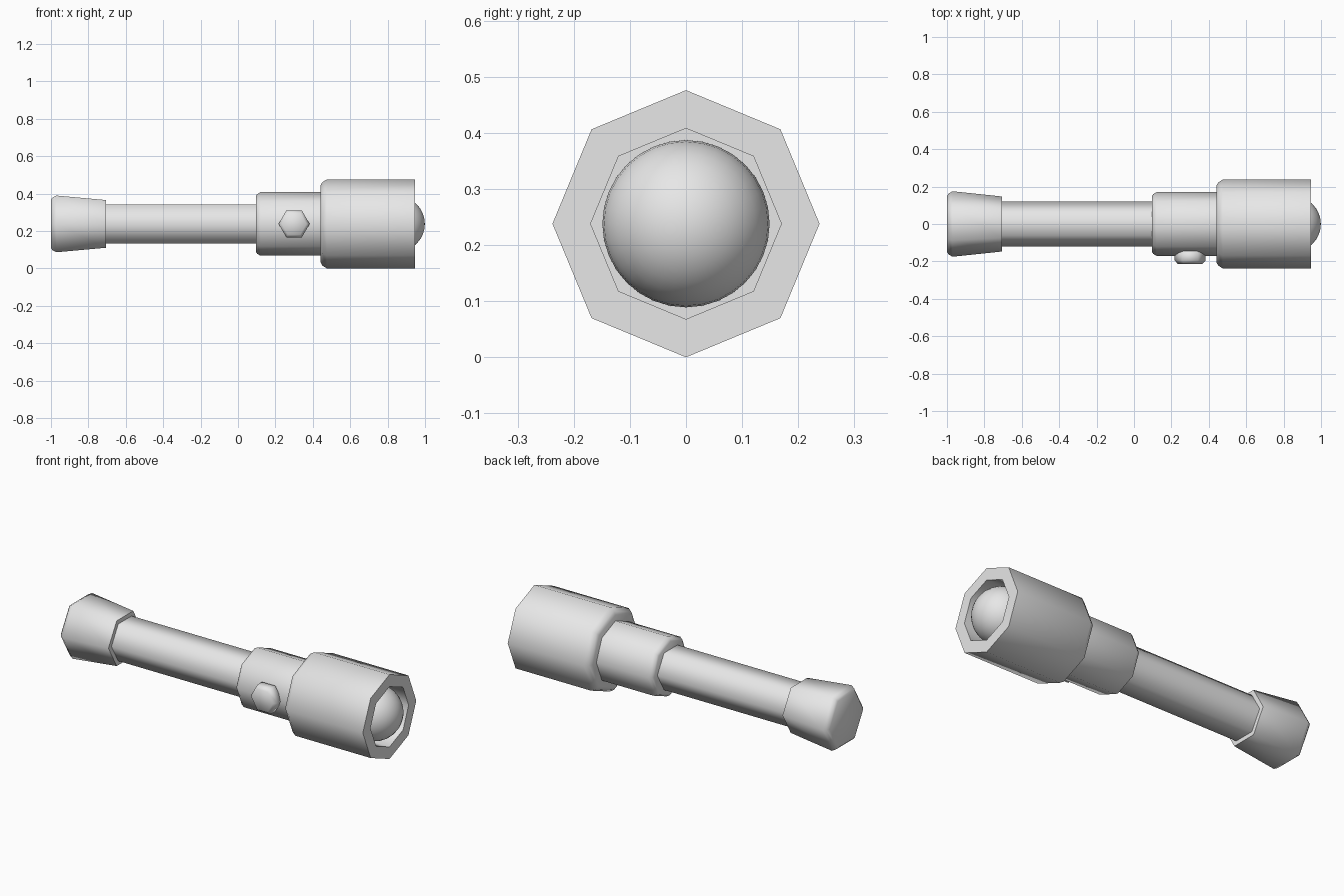
import bpy, bmesh
from math import radians, pi, cos, sin

cube = bpy.data.objects.get("Cube")
if cube:
    bpy.data.objects.remove(cube, do_unlink=True)

AXIS_Z = 0.238

grey = bpy.data.materials.new("light grey")
grey.use_nodes = True
grey.diffuse_color = (0.8, 0.8, 0.8, 1)
grey.node_tree.nodes["Principled BSDF"].inputs["Base Color"].default_value = (0.8, 0.8, 0.8, 1)


def smooth(ob):
    bpy.ops.object.select_all(action="DESELECT")
    ob.select_set(True)
    bpy.context.view_layer.objects.active = ob
    bpy.ops.object.shade_smooth_by_angle(angle=radians(70))


def prism(name, sides, profile, location=(0, 0, AXIS_Z), turn=0):
    """Closed faceted solid along x from (x, radius) pairs, with a corner on y."""
    bm = bmesh.new()
    rings = []
    for x, r in profile:
        angles = [2 * pi * i / sides for i in range(sides)]
        rings.append([bm.verts.new((x, r * cos(a), r * sin(a))) for a in angles])
    for a, b in zip(rings, rings[1:]):
        for i in range(sides):
            j = (i + 1) % sides
            bm.faces.new((a[i], a[j], b[j], b[i]))
    bm.faces.new(rings[0])
    bm.faces.new(rings[-1])
    bmesh.ops.recalc_face_normals(bm, faces=bm.faces)
    mesh = bpy.data.meshes.new(name)
    bm.to_mesh(mesh)
    bm.free()
    mesh.materials.append(grey)
    ob = bpy.data.objects.new(name, mesh)
    bpy.context.collection.objects.link(ob)
    ob.location = location
    ob.rotation_euler.z = turn
    smooth(ob)
    return ob


# Six-sided handle and flared end cap
prism("handle", 6, [(-0.72, 0.12), (0.12, 0.12)])
prism("end_cap", 6, [(-1.0, 0.15), (-0.99, 0.164), (-0.97, 0.175), (-0.705, 0.147)])

# Eight-sided collar and hollow lamp head
prism("collar", 8, [(0.095, 0.148), (0.102, 0.159), (0.12, 0.17), (0.46, 0.17)])
prism("lamp_head", 8, [(0.44, 0.203), (0.45, 0.222), (0.475, 0.238),
                       (0.945, 0.238), (0.945, 0.17), (0.84, 0.17)])

# Switch button on the front of the collar
prism("button", 6, [(0.14, 0.066), (0.155, 0.083), (0.195, 0.083), (0.213, 0.066)],
      (0.3, 0, AXIS_Z), radians(-90))

# Round bulb set in the head
bpy.ops.mesh.primitive_uv_sphere_add(segments=32, ring_count=16, radius=0.149,
                                     location=(0.85, 0, AXIS_Z),
                                     rotation=(0, radians(90), 0))
bulb = bpy.context.object
bulb.name = "bulb"
bulb.data.materials.append(grey)
smooth(bulb)
